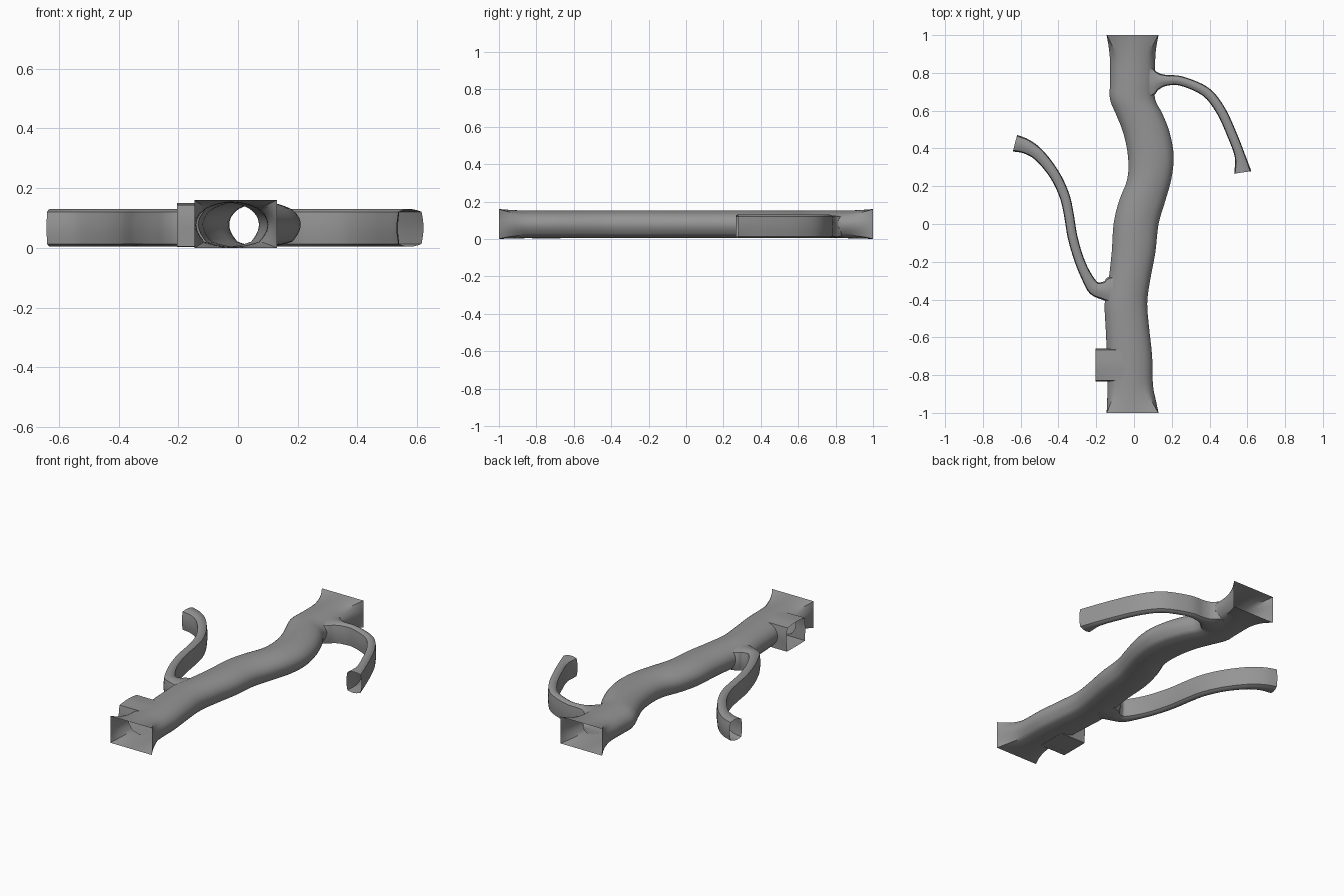
import bpy, bmesh, math
from mathutils import Vector

if "Cube" in bpy.data.objects:
    bpy.data.objects.remove(bpy.data.objects["Cube"], do_unlink=True)

rock = bpy.data.materials.new("grey rock")
rock.use_nodes = True
rock.diffuse_color = (0.3, 0.3, 0.3, 1)
rock.node_tree.nodes["Principled BSDF"].inputs["Base Color"].default_value = rock.diffuse_color


def spline(keys, steps):
    """Catmull-Rom through tuples of any length."""
    k = [Vector(p) for p in keys]
    k = [2 * k[0] - k[1]] + k + [2 * k[-1] - k[-2]]
    out = []
    for i in range(1, len(k) - 2):
        a, b, c, d = k[i - 1:i + 3]
        for s in range(steps):
            t = s / steps
            out.append(0.5 * (2 * b + (c - a) * t + (2 * a - 5 * b + 4 * c - d) * t * t
                              + (3 * b - a - 3 * c + d) * t ** 3))
    return out + [k[-2]]


def loft(name, rings, sides=32):
    """Capped tube from rings of (centre, side axis, half width, low z, high z, squareness low, high)."""
    bm = bmesh.new()
    loops = []
    for centre, side, half, low, high, sq_low, sq_high in rings:
        loop = []
        for j in range(sides):
            a = 2 * math.pi * j / sides
            c, s = math.cos(a), math.sin(a)
            sq = sq_low + (sq_high - sq_low) * (s + 1) / 2
            f = 1 + sq * (1 / max(abs(c), abs(s)) - 1)
            p = centre + side * (half * c * f)
            z = (low + high) / 2 + (high - low) / 2 * s * f
            loop.append(bm.verts.new((p.x, p.y, z)))
        loops.append(loop)
    for a, b in zip(loops, loops[1:]):
        for j in range(sides):
            k = (j + 1) % sides
            bm.faces.new((a[j], a[k], b[k], b[j]))
    bm.faces.new(loops[0])
    bm.faces.new(loops[-1])
    bmesh.ops.recalc_face_normals(bm, faces=bm.faces)
    mesh = bpy.data.meshes.new(name)
    bm.to_mesh(mesh)
    bm.free()
    mesh.materials.append(rock)
    ob = bpy.data.objects.new(name, mesh)
    bpy.context.collection.objects.link(ob)
    return ob


def branch(name, keys):
    """Narrow side passage through (x, y, half width); returns it with its mouth."""
    pts = spline(keys, 4)
    rings = []
    for i, p in enumerate(pts):
        d = (pts[min(i + 1, len(pts) - 1)] - pts[max(i - 1, 0)]).to_2d().normalized()
        rings.append((p.to_2d(), Vector((-d.y, d.x)), p.z, 0.004, 0.13, 0.5, 0.5))
    return loft(name, rings), (pts[-1].to_2d(), d)


# Main tunnel: y, left edge, right edge
walls = [(-1, -.145, .13), (-.93, -.142, .115), (-.85, -.14, .1), (-.7, -.143, .096),
         (-.55, -.15, .08), (-.42, -.155, .07), (-.3, -.135, .085), (-.15, -.118, .113),
         (0, -.108, .13), (.12, -.08, .165), (.24, -.035, .198), (.36, -.032, .21),
         (.48, -.056, .19), (.58, -.095, .152), (.66, -.127, .112), (.75, -.127, .112),
         (.86, -.127, .112), (.93, -.133, .117), (1, -.145, .13)]
rings = []
for y, left, right in spline(walls, 4):
    t = max(0, (abs(y) - 0.83) / 0.17) ** 2
    rings.append((Vector(((left + right) / 2, y)), Vector((1, 0)), (right - left) / 2,
                  0.004 * (1 - t), 0.152 + 0.008 * t, 0.25 + 0.75 * t, t))
tunnel = loft("main_tunnel", rings, 48)

# Side passages
left_branch, left_mouth = branch("left_branch", [
    (.02, .755, .1), (.09, .755, .085), (.125, .757, .048), (.17, .76, .029), (.25, .757, .025),
    (.38, .7, .026), (.46, .6, .026), (.52, .47, .026), (.561, .36, .028), (.576, .273, .046)])
right_branch, right_mouth = branch("right_branch", [
    (-.05, -.35, .09), (-.12, -.35, .075), (-.16, -.353, .05), (-.21, -.34, .037), (-.25, -.28, .029),
    (-.29, -.19, .026), (-.325, -.07, .026), (-.345, .05, .026), (-.368, .15, .027),
    (-.42, .26, .028), (-.5, .362, .032), (-.57, .41, .039), (-.63, .428, .045)])

# Short alcove with an arched roof
alcove = loft("side_alcove", [(Vector((x, -.747)), Vector((0, 1)), .088, .003, .15, 1, .65)
                              for x in (-.205, -.04)])

# Join the passages into one shell
for part in (left_branch, right_branch, alcove):
    mod = tunnel.modifiers.new("join", 'BOOLEAN')
    mod.operation, mod.solver, mod.object = 'UNION', 'EXACT', part
bpy.context.view_layer.update()
shell = bpy.data.meshes.new_from_object(tunnel.evaluated_get(bpy.context.evaluated_depsgraph_get()))
tunnel.modifiers.clear()
tunnel.data = shell
for part in (left_branch, right_branch, alcove):
    bpy.data.objects.remove(part, do_unlink=True)

# Open the mouths
mouths = [left_mouth, right_mouth, (Vector((-.205, -.747)), Vector((1, 0))),
          (Vector((0, 1)), Vector((0, 1))), (Vector((0, -1)), Vector((0, 1)))]
bm = bmesh.new()
bm.from_mesh(shell)
caps = [f for f in bm.faces if any(
    all(abs((v.co.to_2d() - p).dot(d)) < 0.001 and (v.co.to_2d() - p).length < 0.2 for v in f.verts)
    for p, d in mouths)]
bmesh.ops.delete(bm, geom=caps, context='FACES')
bm.to_mesh(shell)
bm.free()

tunnel.name = "cave_tunnel"
bpy.context.view_layer.objects.active = tunnel
tunnel.select_set(True)
bpy.ops.object.shade_smooth_by_angle(angle=math.radians(40))
